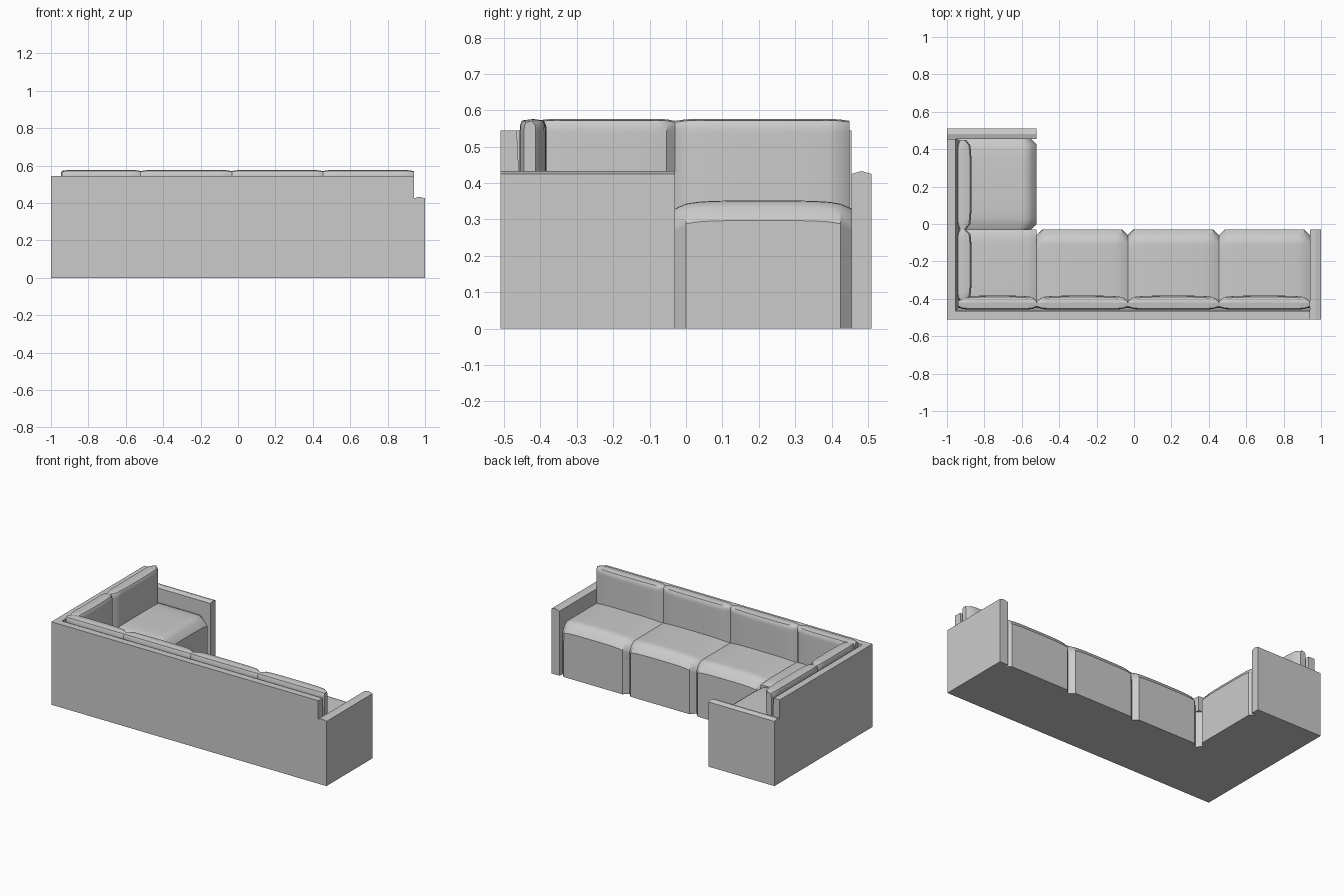
import bpy, bmesh, math
from mathutils import Vector

old = bpy.data.objects.get("Cube")
if old:
    bpy.data.objects.remove(old, do_unlink=True)

# Single upholstery colour
fabric = bpy.data.materials.new("grey_fabric")
fabric.use_nodes = True
GREY = (0.6, 0.6, 0.6, 1)
fabric.diffuse_color = GREY
fabric.node_tree.nodes["Principled BSDF"].inputs["Base Color"].default_value = GREY


def finish(name, bm, smooth=False):
    bmesh.ops.recalc_face_normals(bm, faces=bm.faces)
    mesh = bpy.data.meshes.new(name)
    bm.to_mesh(mesh)
    bm.free()
    mesh.materials.append(fabric)
    ob = bpy.data.objects.new(name, mesh)
    bpy.context.collection.objects.link(ob)
    if smooth:
        bpy.ops.object.select_all(action='DESELECT')
        ob.select_set(True)
        bpy.context.view_layer.objects.active = ob
        bpy.ops.object.shade_smooth_by_angle(angle=math.radians(35))
    return ob


def prism(name, profile, axis, start, end):
    """Extrude a 2D profile along an axis."""
    place = {'x': lambda p, t: (t, p[0], p[1]),
             'y': lambda p, t: (p[0], t, p[1]),
             'z': lambda p, t: (p[0], p[1], t)}[axis]
    bm = bmesh.new()
    face = bm.faces.new([bm.verts.new(place(p, start)) for p in profile])
    new = bmesh.ops.extrude_face_region(bm, geom=[face])["geom"]
    shift = Vector(place((0, 0), end - start))
    bmesh.ops.translate(bm, vec=shift, verts=[g for g in new if isinstance(g, bmesh.types.BMVert)])
    return finish(name, bm)


def ramp(value, start):
    return max(0.0, (value - start) / (1 - start))


def cushion(name, shape, along, depth, height, faces_x=False):
    """Soft block: u runs along the seat, v towards its front, w up."""
    bm = bmesh.new()
    bmesh.ops.create_cube(bm, size=2)
    bmesh.ops.subdivide_edges(bm, edges=bm.edges[:], cuts=15, use_grid_fill=True)
    mix = lambda r, t: r[0] + (r[1] - r[0]) * (t + 1) / 2
    for vert in bm.verts:
        u, v, w = vert.co
        a, d, h = shape(u, v, w, mix(along, u), mix(depth, v), mix(height, w))
        vert.co = (d, a, h) if faces_x else (a, d, h)
    return finish(name, bm, True)


def seat_shape(u, v, w, a, d, h):
    up = (w + 1) / 2
    h -= up * (0.012 * u ** 4 + 0.01 * ramp(abs(u), 0.85) + 0.055 * ramp(v, 0.7) ** 2)
    d -= max(0, v) * 0.03 * ramp(abs(u), 0.875)
    return a, d, h


def corner_shape(u, v, w, a, d, h):
    edge = max(ramp(abs(u), 0.85), ramp(abs(v), 0.85))
    return a, d, h - (w + 1) / 2 * (0.006 * (u ** 4 + v ** 4) + 0.01 * edge)


def back_shape(u, v, w, a, d, h):
    front = max(0, v)
    d -= front * (0.012 * u ** 4 + 0.018 * ramp(abs(u), 0.875) + 0.008 * ramp(w, 0.85))
    d += max(0, -v) * (0.006 * ramp(w, 0.85) + 0.012 * ramp(abs(u), 0.85))
    h -= ramp(w, 0.85) * (0.004 * abs(v) + 0.005 * ramp(abs(u), 0.85))
    return a, d, h


# Key lines of the plan
FRONT_Y, FRONT_X = -0.03, -0.52
ARM_X, ARM_Y = 0.94, 0.455
INNER_X, INNER_Y = -0.94, -0.45
BASE_TOP, WALL_TOP = 0.235, 0.545
G = 0.03
BAY = (ARM_X - FRONT_X) / 3
bays = [(FRONT_X + i * BAY, FRONT_X + (i + 1) * BAY) for i in range(3)]

# L-shaped base with V grooves between the front panels
plan = [(INNER_X, INNER_Y), (ARM_X, INNER_Y)]
for lo, hi in reversed(bays):
    plan += [(hi, FRONT_Y - G), (hi - G, FRONT_Y), (lo + G, FRONT_Y)]
plan += [(FRONT_X, FRONT_Y - G), (FRONT_X - G, FRONT_Y), (FRONT_X, FRONT_Y + G),
         (FRONT_X, ARM_Y - G), (FRONT_X - G, ARM_Y), (INNER_X, ARM_Y)]
prism("seat_base", plan, 'z', 0, BASE_TOP)

# Back walls with slightly sloped inner faces


def wall_profile(outer, inner):
    return [(outer, 0), (inner, 0), (inner, BASE_TOP), (inner - 0.015, WALL_TOP), (outer, WALL_TOP)]


prism("long_back_wall", wall_profile(-0.51, INNER_Y), 'x', -1, ARM_X)
prism("short_back_wall", wall_profile(-1, INNER_X), 'y', INNER_Y - 0.015, ARM_Y)


# Arms with gently crowned tops
def arm_profile(lo, hi):
    return [(lo, 0), (hi, 0), (hi, 0.425), ((lo + hi) / 2, 0.433), (lo, 0.425)]


prism("left_arm", arm_profile(ARM_X, 1), 'y', -0.51, FRONT_Y)
prism("end_arm", arm_profile(ARM_Y, 0.51), 'x', -1, FRONT_X)

# Seat cushions
SEAT_Z, BACK_Z = (BASE_TOP, 0.352), (0.32, 0.576)
for i, bay in enumerate(bays):
    cushion(f"seat_cushion_{i + 1}", seat_shape, bay, (INNER_Y, FRONT_Y), SEAT_Z)
cushion("corner_seat_cushion", corner_shape, (INNER_X, FRONT_X), (INNER_Y, FRONT_Y), SEAT_Z)
cushion("end_seat_cushion", seat_shape, (FRONT_Y, ARM_Y), (INNER_X, FRONT_X), SEAT_Z, True)

# Back cushions
for i, bay in enumerate([(INNER_X, FRONT_X)] + bays):
    cushion(f"long_back_cushion_{i + 1}", back_shape, bay, (-0.457, -0.383), BACK_Z)
for i, span in enumerate([(-0.41, FRONT_Y), (FRONT_Y, ARM_Y - 0.005)]):
    cushion(f"short_back_cushion_{i + 1}", back_shape, span, (-0.947, -0.868), BACK_Z, True)
